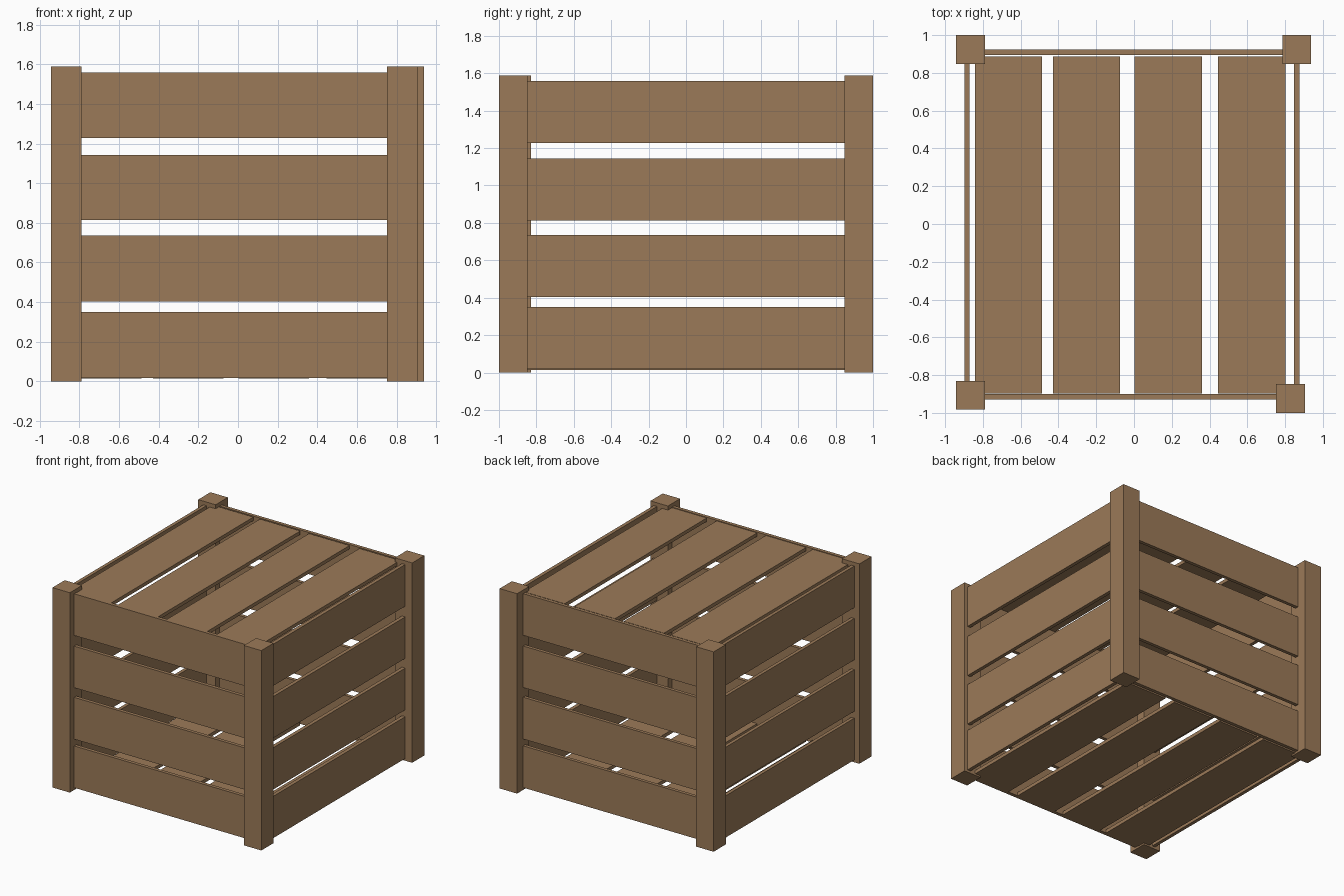
import bpy

if "Cube" in bpy.data.objects:
    bpy.data.objects.remove(bpy.data.objects["Cube"])

wood = bpy.data.materials.new("brown wood")
wood.diffuse_color = (0.33, 0.195, 0.098, 1.0)
wood.use_nodes = True
wood.node_tree.nodes["Principled BSDF"].inputs["Base Color"].default_value = wood.diffuse_color


def box(name, x, y, z):
    """Box from (min, max) ranges on each axis."""
    verts = [(a, b, c) for a in x for b in y for c in z]
    faces = [(0, 1, 3, 2), (4, 6, 7, 5), (0, 4, 5, 1),
             (2, 3, 7, 6), (0, 2, 6, 4), (1, 5, 7, 3)]
    mesh = bpy.data.meshes.new(name)
    mesh.from_pydata(verts, [], faces)
    mesh.materials.append(wood)
    obj = bpy.data.objects.new(name, mesh)
    bpy.context.collection.objects.link(obj)
    return obj


# Corner posts, slightly uneven like hand-built timber
POST = 0.153
posts = {"front_left": (-0.943, -0.983), "front_right": (0.752, -1.0),
         "back_left": (-0.943, 0.847), "back_right": (0.785, 0.847)}
for name, (px, py) in posts.items():
    box(name + "_post", (px, px + POST), (py, py + POST), (0, 1.588))

# Four rows of wall slats, ends tucked into the posts
rows = [(0.018, 0.35), (0.404, 0.736), (0.813, 1.143), (1.228, 1.559)]
for i, z in enumerate(rows, 1):
    box(f"front_slat_{i}", (-0.84, 0.80), (-0.929, -0.901), z)
    box(f"back_slat_{i}", (-0.84, 0.83), (0.896, 0.923), z)
    box(f"left_slat_{i}", (-0.898, -0.871), (-0.88, 0.89), z)
    box(f"right_slat_{i}", (0.848, 0.877), (-0.88, 0.89), z)

# Floor and lid boards running front to back
columns = [(-0.842, -0.486), (-0.428, -0.074), (0.003, 0.359), (0.446, 0.803)]
for i, x in enumerate(columns, 1):
    box(f"floor_board_{i}", x, (-0.897, 0.887), (0.013, 0.041))
    box(f"lid_board_{i}", x, (-0.897, 0.887), (1.528, 1.556))
